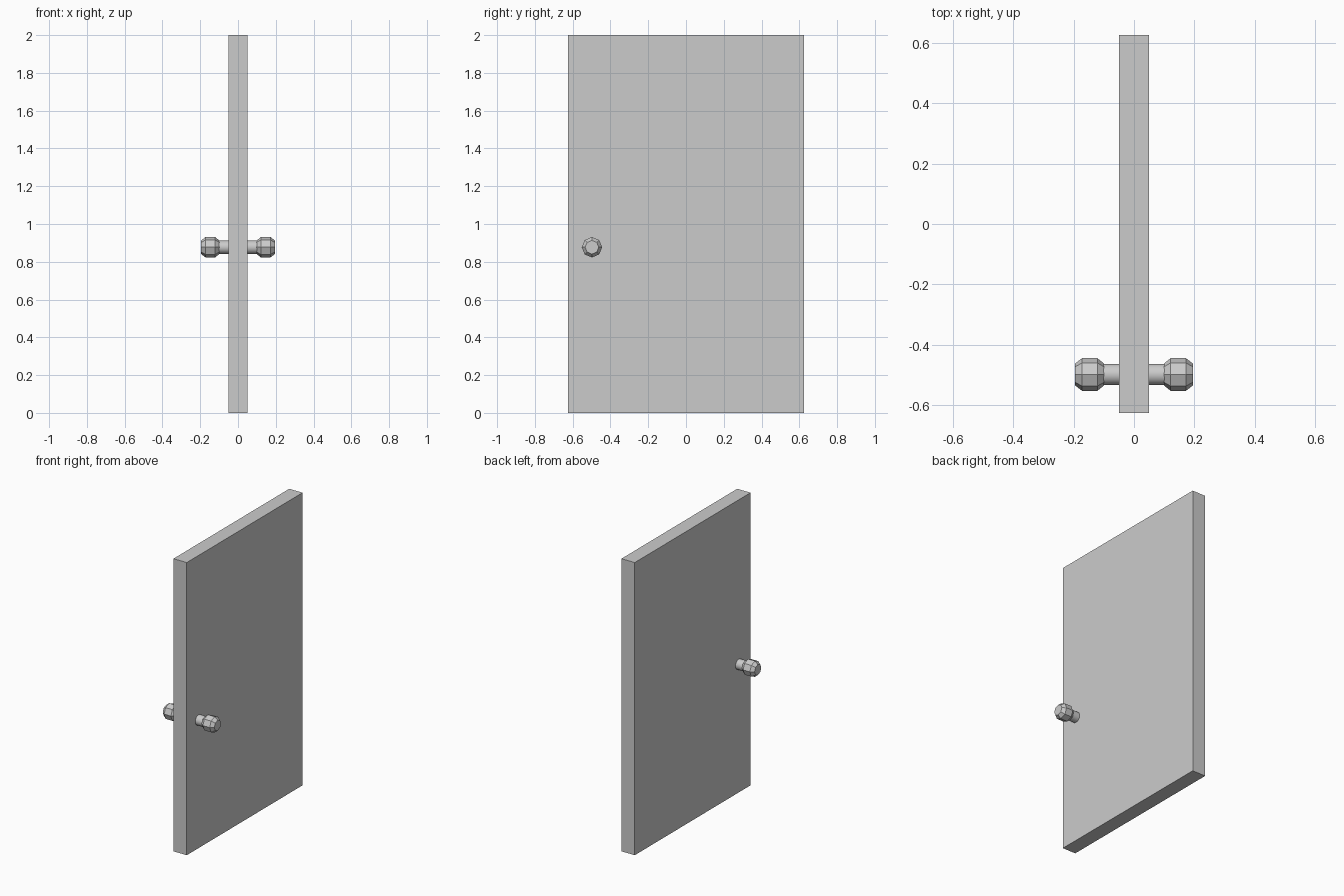
import bpy, bmesh
from math import cos, sin, pi

if "Cube" in bpy.data.objects:
    bpy.data.objects.remove(bpy.data.objects["Cube"])

KNOB_Y, KNOB_Z = -0.498, 0.877


def finish(name, bm):
    bmesh.ops.recalc_face_normals(bm, faces=bm.faces)
    mesh = bpy.data.meshes.new(name)
    bm.to_mesh(mesh)
    bm.free()
    obj = bpy.data.objects.new(name, mesh)
    bpy.context.collection.objects.link(obj)
    return obj


def turned(name, profile, sides):
    """Capped solid turned about the handle's x axis from (x, radius) pairs."""
    bm = bmesh.new()
    rings = [[bm.verts.new((x, KNOB_Y + r * cos(2 * pi * i / sides),
                            KNOB_Z + r * sin(2 * pi * i / sides)))
              for i in range(sides)] for x, r in profile]
    for a, b in zip(rings, rings[1:]):
        for i in range(sides):
            j = (i + 1) % sides
            bm.faces.new((a[i], a[j], b[j], b[i]))
    bm.faces.new(rings[0])
    bm.faces.new(rings[-1])
    return finish(name, bm)


# Door slab
bm = bmesh.new()
bmesh.ops.create_cube(bm, size=1)
for v in bm.verts:
    v.co = (v.co.x * 0.10, v.co.y * 1.25, (v.co.z + 0.5) * 2)
finish("door_panel", bm)

# Shaft running through the door
shaft = turned("handle_shaft", [(-0.15, 0.035), (0.15, 0.035)], 32)
bpy.context.view_layer.objects.active = shaft
shaft.select_set(True)
bpy.ops.object.shade_smooth_by_angle()

# Faceted octagonal knobs on both sides
KNOB = [(0.099, 0.036), (0.121, 0.054), (0.172, 0.054), (0.195, 0.036)]
for name, side in (("knob_left", -1), ("knob_right", 1)):
    turned(name, [(side * x, r) for x, r in KNOB], 8)
